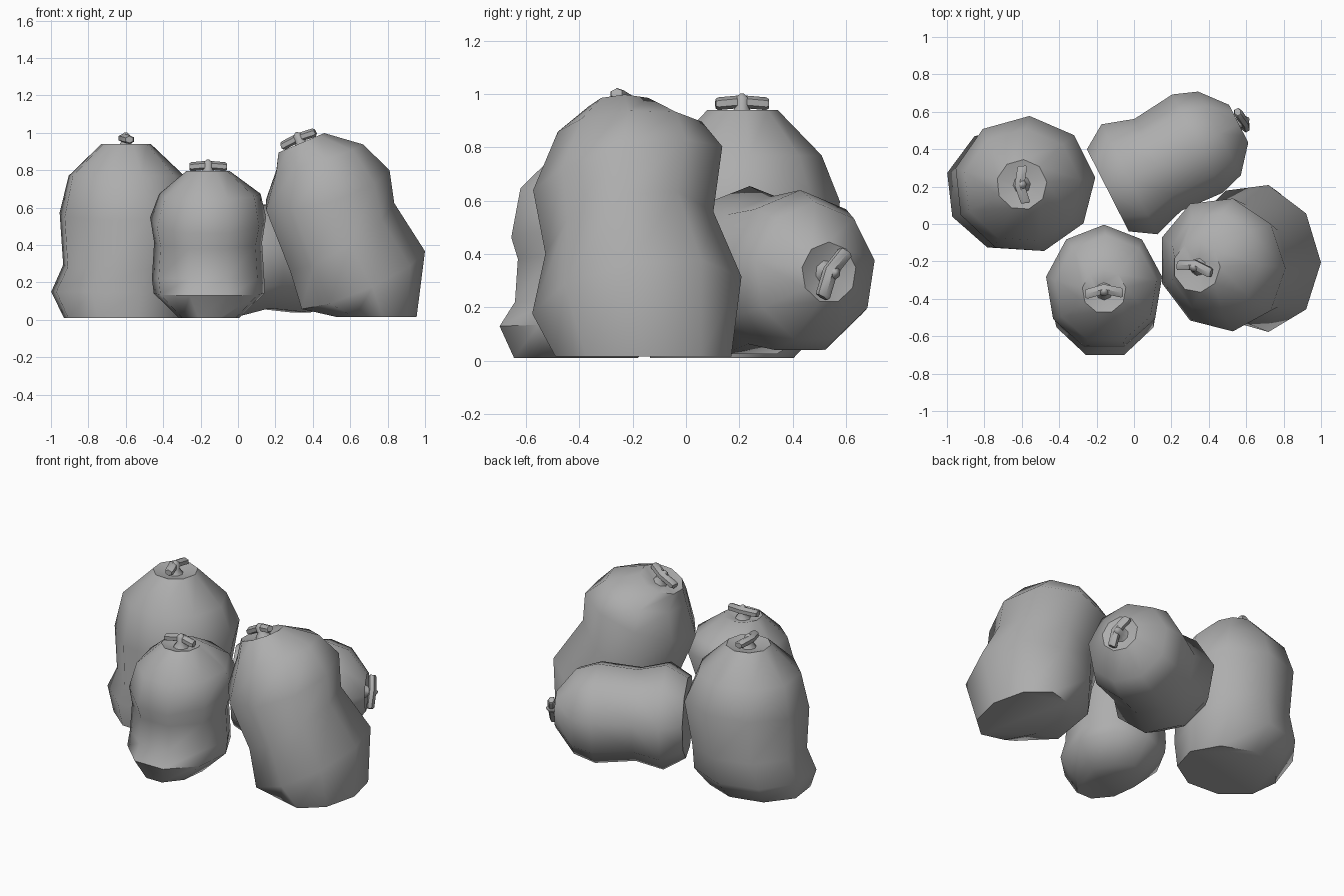
import bpy, bmesh
from math import radians, sin, cos, tau
from mathutils import Matrix, Vector

if "Cube" in bpy.data.objects:
    bpy.data.objects.remove(bpy.data.objects["Cube"])

# dark grey cloth
cloth = bpy.data.materials.new("grey_cloth")
cloth.diffuse_color = (0.42, 0.42, 0.42, 1)
cloth.use_nodes = True
cloth.node_tree.nodes["Principled BSDF"].inputs["Base Color"].default_value = cloth.diffuse_color


def loft(name, rings, n, phase=0, frame=Matrix()):
    """Skin rings of (centre, rx, ry, ring rotation) and cap both ends."""
    bm = bmesh.new()
    loops = []
    for c, rx, ry, rot in rings:
        loop = []
        for i in range(n):
            a = phase + tau * i / n
            p = Vector(c) + rot @ Vector((rx * cos(a), ry * sin(a), 0))
            loop.append(bm.verts.new(frame @ p))
        loops.append(loop)
    for a, b in zip(loops, loops[1:]):
        for i in range(n):
            j = (i + 1) % n
            bm.faces.new((a[i], a[j], b[j], b[i]))
    bm.faces.new(loops[0][::-1])
    bm.faces.new(loops[-1])
    bmesh.ops.recalc_face_normals(bm, faces=bm.faces)
    me = bpy.data.meshes.new(name)
    bm.to_mesh(me)
    bm.free()
    me.materials.append(cloth)
    ob = bpy.data.objects.new(name, me)
    bpy.context.collection.objects.link(ob)
    bpy.ops.object.select_all(action='DESELECT')
    bpy.context.view_layer.objects.active = ob
    ob.select_set(True)
    bpy.ops.object.shade_smooth_by_angle(angle=radians(50))
    return ob


def sack(name, rings, phase, tie_angle, frame=Matrix()):
    """Rings are (x, y, z, rx, ry, lean, roll), angles in degrees; the last is the mouth."""
    data = [((x, y, z), rx, ry,
             Matrix.Rotation(radians(roll), 3, 'X') @ Matrix.Rotation(radians(lean), 3, 'Y'))
            for x, y, z, rx, ry, lean, roll in rings]
    mouth, _, _, rot = data[-1]
    # shallow dimple inside the mouth
    data.append((Vector(mouth) + rot @ Vector((0, 0, -0.02)), 0.05, 0.05, rot))
    loft(name + "_body", data, 9, radians(phase), frame)
    # gathered stalk and bent knot bar sitting on the mouth
    top = (frame @ Matrix.Translation(mouth) @ rot.to_4x4()
           @ Matrix.Rotation(radians(tie_angle), 4, 'Z'))
    I = Matrix.Identity(3)
    loft(name + "_stalk", [((0, 0, -0.022), .048, .048, I), ((0, 0, 0.01), .026, .026, I),
                           ((0, 0, 0.045), .026, .026, I), ((0, 0, 0.063), .006, .006, I)],
         8, 0, top)
    side = Matrix.Rotation(radians(90), 3, 'Y')
    loft(name + "_knot", [((-0.1, -0.01, .024), .018, .024, side),
                          ((-0.09, -0.01, .024), .024, .03, side),
                          ((0, 0.012, .032), .024, .03, side),
                          ((0.09, -0.01, .024), .024, .03, side),
                          ((0.1, -0.01, .024), .018, .024, side)], 6, 0, top)


# large upright sack, back left
sack("left_sack", [
    (-.62, .13, .01, .32, .275, 0, 0), (-.63, .19, .15, .38, .345, 0, 0),
    (-.60, .20, .29, .345, .345, 0, 3), (-.585, .21, .565, .38, .37, 0, 5),
    (-.60, .205, .77, .315, .305, 0, 0), (-.60, .21, .94, .135, .135, 0, 0)], 86, 95)

# small upright sack, front
sack("front_sack", [
    (-.155, -.42, .01, .165, .24, 0, 0), (-.155, -.385, .14, .30, .335, 0, 2),
    (-.16, -.36, .22, .305, .30, 0, 0), (-.16, -.36, .41, .293, .29, 0, 6),
    (-.16, -.34, .535, .315, .345, 0, 13), (-.15, -.35, .67, .275, .29, 0, 5),
    (-.16, -.36, .795, .118, .118, 0, 0)], 90, 2)

# large leaning sack, right: its base is cut flat, the rings above lean and roll
sack("leaning_sack", [
    (.735, -.16, .015, .22, .335, 0, 0), (.66, -.18, .22, .371, .405, -23.7, 10),
    (.549, -.205, .45, .338, .33, -32, 14), (.47, -.215, .705, .354, .37, -16, 13),
    (.43, -.21, .865, .25, .275, -17, 4), (.335, -.23, .945, .137, .137, -23, 0)], 0, -12)

# small sack lying on its side, back
lying = (Matrix.Translation((-.14, .18, .33)) @ Matrix.Rotation(radians(27), 4, 'Z')
         @ Matrix.Rotation(radians(90), 4, 'Y'))
sack("lying_sack", [
    (0, 0, 0, .25, .25, 0, 0), (0, 0, .13, .325, .335, 0, 0), (0, 0, .30, .285, .28, 0, 0),
    (0, .005, .54, .31, .30, 0, 0), (0, 0, .67, .265, .255, 0, 0),
    (0, 0, .785, .115, .115, 0, 0)], 180, 150, lying)
